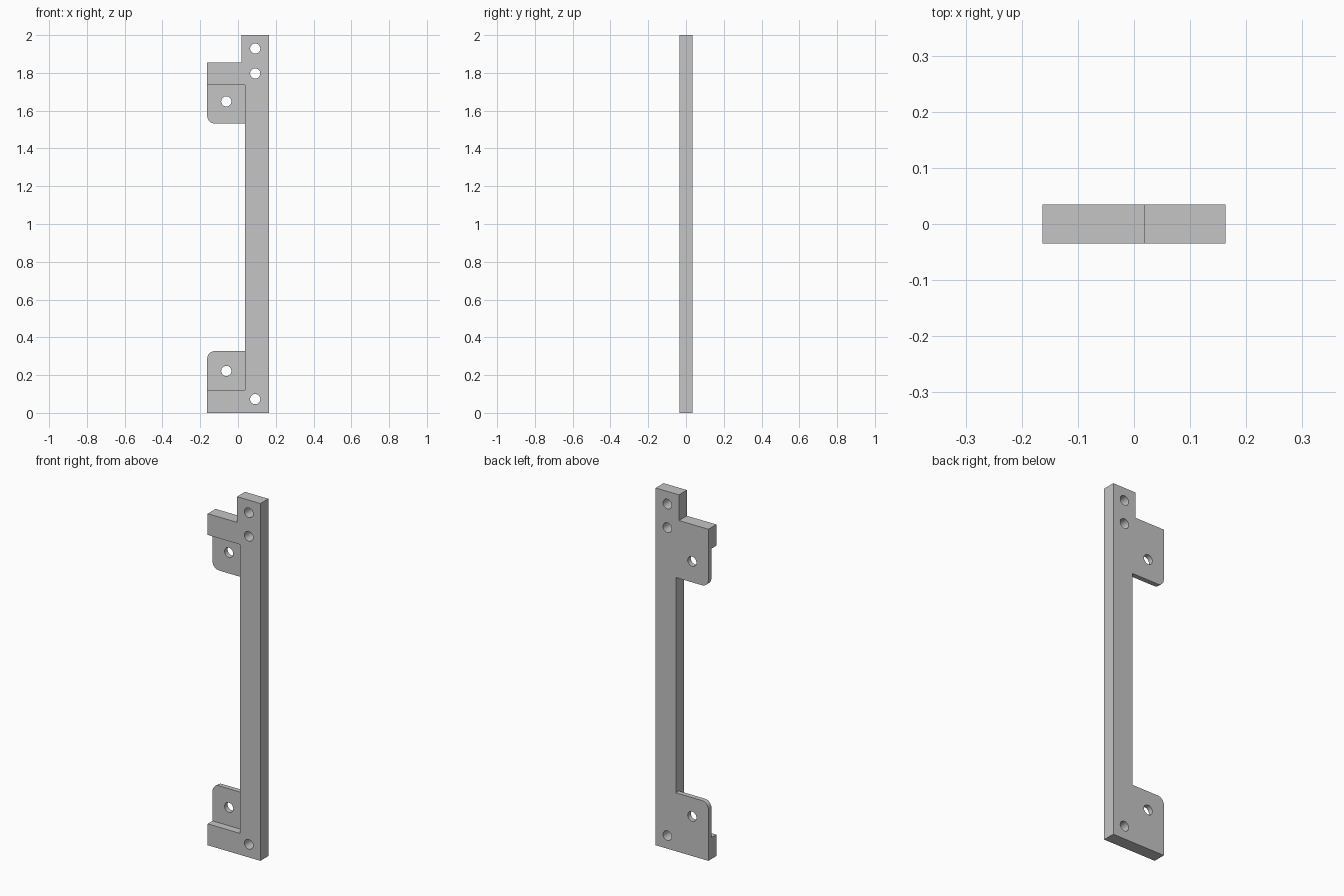
import bpy, bmesh, math
from mathutils import Matrix

cube = bpy.data.objects.get("Cube")
if cube:
    bpy.data.objects.remove(cube, do_unlink=True)

# Overall sizes
EDGE, HALF_DEPTH, TAB_FRONT = 0.163, 0.035, 0.008
INNER, NECK = 0.038, 0.019
TAB_R, HOLE_R = 0.04, 0.027

grey = bpy.data.materials.new("bracket grey")
grey.use_nodes = True
colour = (0.56, 0.56, 0.56, 1)
grey.diffuse_color = colour
grey.node_tree.nodes["Principled BSDF"].inputs["Base Color"].default_value = colour


def make_object(name, bm):
    bmesh.ops.recalc_face_normals(bm, faces=bm.faces[:])
    mesh = bpy.data.meshes.new(name)
    bm.to_mesh(mesh)
    bm.free()
    mesh.materials.append(grey)
    obj = bpy.data.objects.new(name, mesh)
    bpy.context.collection.objects.link(obj)
    return obj


def extrude_outline(name, points, y0, y1):
    bm = bmesh.new()
    face = bm.faces.new([bm.verts.new((x, y0, z)) for x, z in points])
    new = bmesh.ops.extrude_face_region(bm, geom=[face])["geom"]
    verts = [v for v in new if isinstance(v, bmesh.types.BMVert)]
    bmesh.ops.translate(bm, verts=verts, vec=(0, y1 - y0, 0))
    return make_object(name, bm)


def tab_corner(z, up):
    """Rounded outer corner of a tab whose free edge is at height z."""
    cx, cz = -EDGE + TAB_R, z - up * TAB_R
    angles = [math.pi / 2 * i / 10 for i in range(11)]
    return [(cx - TAB_R * math.cos(a), cz + up * TAB_R * math.sin(a)) for a in angles]


def cut(target, cutter):
    mod = target.modifiers.new("cut", 'BOOLEAN')
    mod.operation, mod.solver, mod.object = 'DIFFERENCE', 'EXACT', cutter
    bpy.context.view_layer.objects.active = target
    bpy.ops.object.modifier_apply(modifier=mod.name)
    bpy.data.objects.remove(cutter, do_unlink=True)


# Long post with a foot, a shoulder and two rounded tabs
outline = [(EDGE, 0), (EDGE, 2), (NECK, 2), (NECK, 1.856), (-EDGE, 1.856)]
outline += tab_corner(1.532, -1)
outline += [(INNER, 1.532), (INNER, 0.327)]
outline += tab_corner(0.327, 1)[::-1]
outline += [(-EDGE, 0)]
bracket = extrude_outline("mounting_bracket", outline, -HALF_DEPTH, HALF_DEPTH)

# Front pockets that leave the tabs thin
for low, high in ((1.45, 1.737), (0.12, 0.41)):
    box = [(-0.3, low), (INNER, low), (INNER, high), (-0.3, high)]
    cut(bracket, extrude_outline("pocket_cutter", box, -0.1, TAB_FRONT))

# Screw holes through the post and the tabs
for x, z in ((0.091, 1.929), (0.091, 1.797), (0.091, 0.073), (-0.062, 1.649), (-0.062, 0.222)):
    bm = bmesh.new()
    bmesh.ops.create_cone(bm, cap_ends=True, segments=32, radius1=HOLE_R, radius2=HOLE_R, depth=0.3,
                          matrix=Matrix.Translation((x, 0, z)) @ Matrix.Rotation(math.pi / 2, 4, 'X'))
    cut(bracket, make_object("hole_cutter", bm))

# Smooth the rounded corners and holes, keep the edges sharp
bpy.ops.object.select_all(action='DESELECT')
bracket.select_set(True)
bpy.context.view_layer.objects.active = bracket
bpy.ops.object.shade_smooth_by_angle(angle=math.radians(30))
